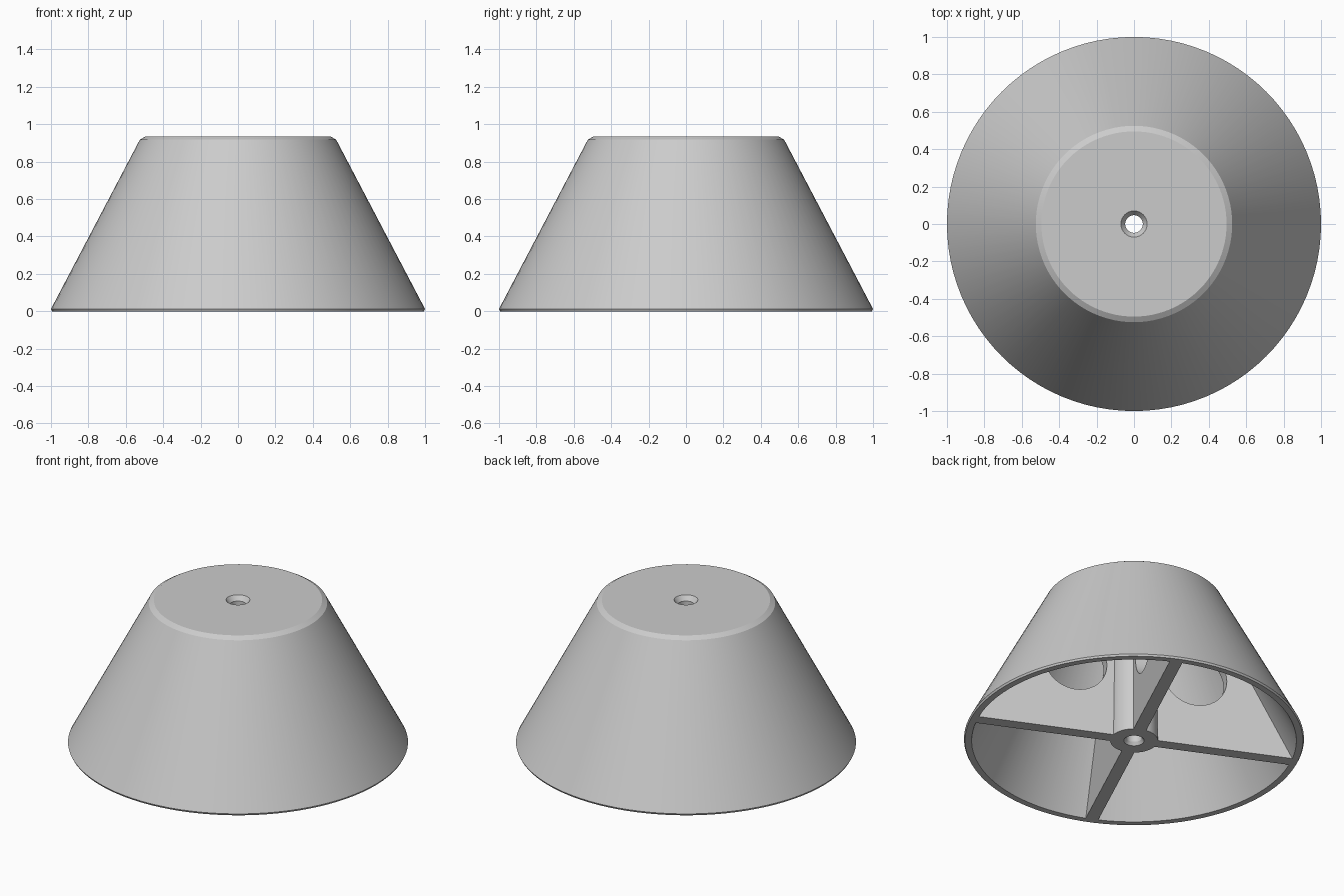
import bpy, bmesh, math
from mathutils import Matrix, Vector

if "Cube" in bpy.data.objects:
    bpy.data.objects.remove(bpy.data.objects["Cube"])

grey = bpy.data.materials.new("plain grey")
grey.use_nodes = True
COLOUR = (0.6, 0.6, 0.6, 1)
grey.diffuse_color = COLOUR
grey.node_tree.nodes["Principled BSDF"].inputs["Base Color"].default_value = COLOUR


def add_object(name, bm, angle=20):
    bmesh.ops.recalc_face_normals(bm, faces=bm.faces)
    mesh = bpy.data.meshes.new(name)
    bm.to_mesh(mesh)
    bm.free()
    mesh.materials.append(grey)
    obj = bpy.data.objects.new(name, mesh)
    bpy.context.collection.objects.link(obj)
    bpy.ops.object.select_all(action='DESELECT')
    obj.select_set(True)
    bpy.context.view_layer.objects.active = obj
    bpy.ops.object.shade_smooth_by_angle(angle=math.radians(angle))


def edge_loop(bm, points):
    verts = [bm.verts.new(p) for p in points]
    return [bm.edges.new((a, b)) for a, b in zip(verts, verts[1:] + verts[:1])]


# Hollow conical foot with a bored centre hub, turned from one closed profile
PROFILE = [(0.047, 0.02), (0.06, 0), (0.14, 0), (0.13, 0.88), (0.49, 0.88),
           (0.955, 0), (0.994, 0), (1, 0.012), (0.525, 0.917), (0.495, 0.935),
           (0.07, 0.935), (0.047, 0.905)]
bm = bmesh.new()
edge_loop(bm, [(r, 0, z) for r, z in PROFILE])
bmesh.ops.spin(bm, geom=bm.verts[:] + bm.edges[:], cent=(0, 0, 0), axis=(0, 0, 1),
               angle=math.tau, steps=96, use_merge=True)
bmesh.ops.remove_doubles(bm, verts=bm.verts, dist=0.0001)
add_object("conical_foot", bm)


# Stiffening ribs, each a tapered plate with a round hole
THICK = 0.076
HOLE_R, HOLE_X, HOLE_Z = 0.19, 0.365, 0.465


def add_rib(name, angle):
    bm = bmesh.new()
    edges = edge_loop(bm, [(0.11, 0, 0), (0.965, 0, 0), (0.5, 0, 0.89), (0.11, 0, 0.89)])
    ring = [math.tau * i / 48 for i in range(48)]
    edges += edge_loop(bm, [(HOLE_X + HOLE_R * math.cos(a), 0, HOLE_Z + HOLE_R * math.sin(a))
                            for a in ring])
    bmesh.ops.triangle_fill(bm, edges=edges, use_beauty=True, normal=Vector((0, -1, 0)))
    bmesh.ops.translate(bm, verts=bm.verts, vec=(0, -THICK / 2, 0))
    side = bmesh.ops.extrude_face_region(bm, geom=bm.faces[:], use_keep_orig=True)
    moved = [v for v in side["geom"] if isinstance(v, bmesh.types.BMVert)]
    bmesh.ops.translate(bm, verts=moved, vec=(0, THICK, 0))
    bmesh.ops.rotate(bm, verts=bm.verts, matrix=Matrix.Rotation(angle, 3, 'Z'))
    add_object(name, bm)


for i, name in enumerate(["back_rib", "right_rib", "front_rib", "left_rib"]):
    add_rib(name, math.radians(65 + 90 * i))
